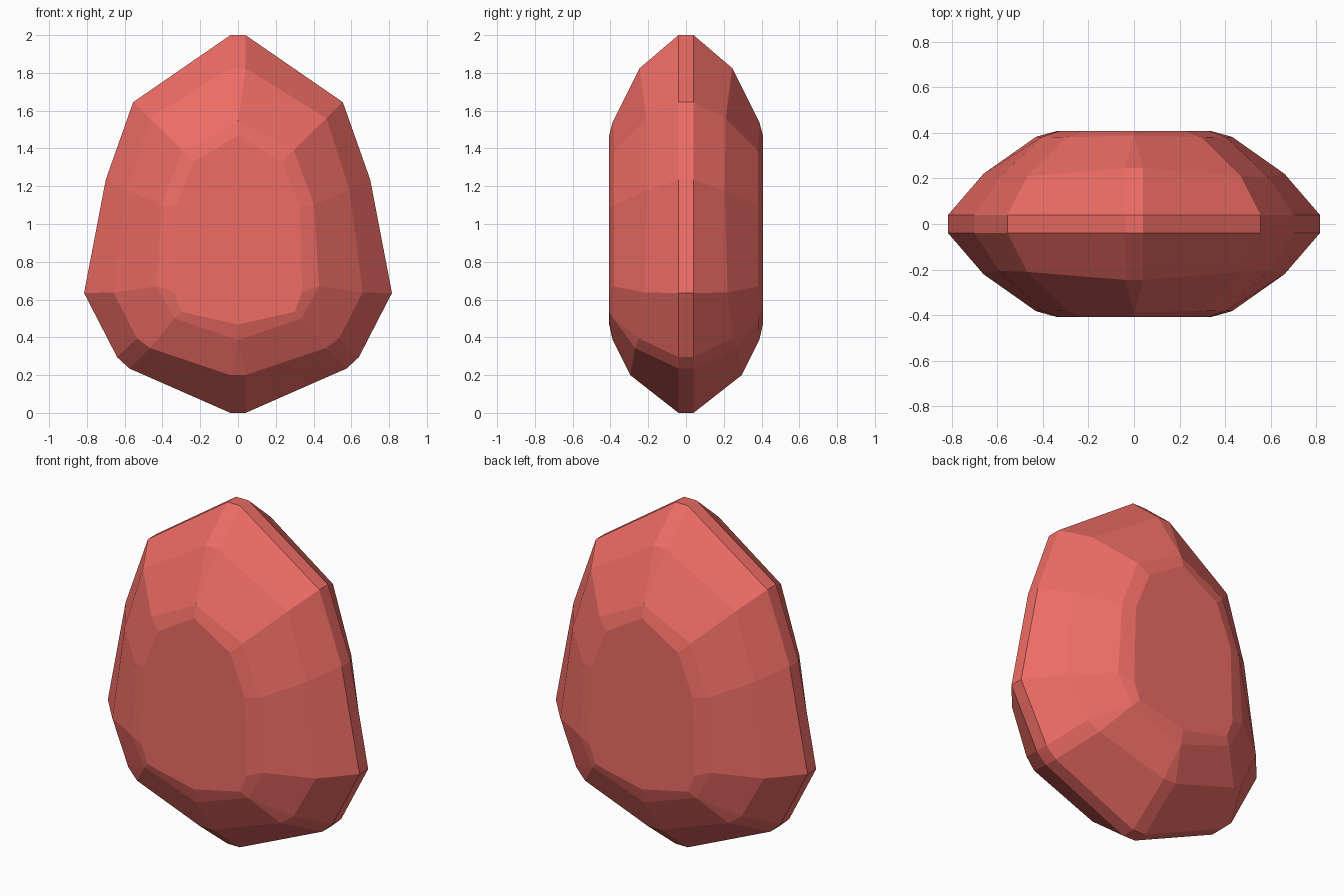
import bpy, bmesh

if "Cube" in bpy.data.objects:
    bpy.data.objects.remove(bpy.data.objects["Cube"])

# Half outlines (x, depth, z) from top to bottom: rim, two bevel rings, flat face
rings = [
    [(.04, .04, 2.0), (.555, .04, 1.645), (.70, .04, 1.235), (.815, .04, .635),
     (.64, .04, .295), (.575, .04, .235), (.04, .04, 0)],
    [(.04, .245, 1.825), (.468, .21, 1.56), (.59, .205, 1.178), (.66, .22, .637),
     (.535, .25, .395), (.465, .27, .343), (.04, .295, .20)],
    [(0, .388, 1.54), (.295, .38, 1.39), (.403, .382, 1.10), (.43, .382, .67),
     (.335, .385, .50), (.335, .385, .50), (0, .388, .385)],
    [(0, .407, 1.47), (.233, .407, 1.33), (.328, .407, 1.09), (.34, .407, .64),
     (.30, .407, .535), (.30, .407, .535), (0, .407, .468)],
]


def full_ring(half, side):
    pts = half + [(-x, d, z) for x, d, z in reversed(half)]
    return [(x, side * d, z) for x, d, z in pts]


# Stack the rings from the front face through the rim to the back face
bm = bmesh.new()
loops = [full_ring(r, -1) for r in reversed(rings)] + [full_ring(r, 1) for r in rings]
loops = [[bm.verts.new(p) for p in loop] for loop in loops]
n = len(loops[0])
for a, b in zip(loops, loops[1:]):
    for i in range(n):
        j = (i + 1) % n
        bm.faces.new((a[i], a[j], b[j], b[i]))
bm.faces.new(loops[0])
bm.faces.new(loops[-1])
bmesh.ops.remove_doubles(bm, verts=bm.verts[:], dist=.001)
bmesh.ops.recalc_face_normals(bm, faces=bm.faces[:])

mesh = bpy.data.meshes.new("faceted_gem")
bm.to_mesh(mesh)
bm.free()
gem = bpy.data.objects.new("faceted_gem", mesh)
bpy.context.collection.objects.link(gem)

# Red stone colour
mat = bpy.data.materials.new("red_stone")
mat.diffuse_color = (.85, .15, .13, 1)
mat.use_nodes = True
mat.node_tree.nodes["Principled BSDF"].inputs["Base Color"].default_value = mat.diffuse_color
mesh.materials.append(mat)
